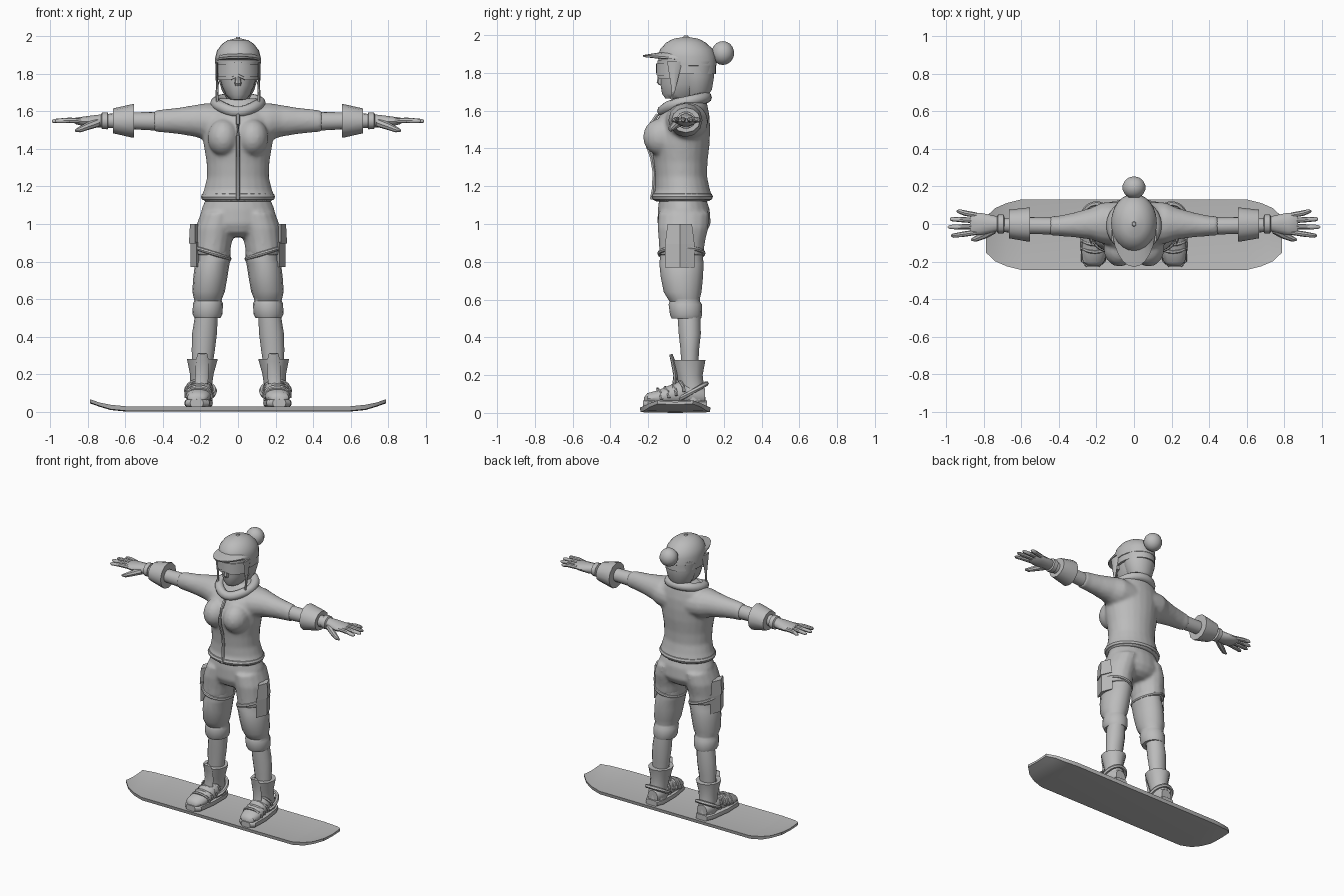
import bpy, bmesh, math
from mathutils import Vector, Matrix

grey = bpy.data.materials.new("plain grey")
grey.diffuse_color = (0.5, 0.5, 0.5, 1)


def loft(bm, rings, axis=2, n=16, e=1.0, s=1):
    """Closed skin through rings (position, centre b, centre c, radius b, radius c)."""
    b, c = [i for i in range(3) if i != axis]
    loops = []
    for p, cb, cc, rb, rc in rings:
        loop = []
        for i in range(n):
            t = 2 * math.pi * i / n
            co = [0, 0, 0]
            co[axis] = p
            co[b] = cb + rb * math.copysign(abs(math.cos(t)) ** e, math.cos(t))
            co[c] = cc + rc * math.copysign(abs(math.sin(t)) ** e, math.sin(t))
            co[0] *= s
            loop.append(bm.verts.new(co))
        loops.append(loop)
    for l0, l1 in zip(loops, loops[1:]):
        for i in range(n):
            bm.faces.new((l0[i], l0[i - 1], l1[i - 1], l1[i]))
    bm.faces.new(loops[0])
    bm.faces.new(loops[-1][::-1])


def ball(bm, co, r, seg=16):
    m = Matrix.Translation(co) @ Matrix.Diagonal((*r, 1))
    bmesh.ops.create_uvsphere(bm, u_segments=seg, v_segments=seg // 2 + 2, radius=1, matrix=m)


def tube(bm, pts, r, n=8, flat=1.0, closed=False):
    """Tube along points; flat scales its height across the path."""
    loops = []
    for i, p in enumerate(pts):
        a = pts[i - 1] if closed or i else p
        b = pts[(i + 1) % len(pts)] if closed or i < len(pts) - 1 else p
        d = (Vector(b) - Vector(a)).normalized()
        u = d.cross(Vector((0, 0, 1)) if abs(d.z) < 0.9 else Vector((0, 1, 0))).normalized()
        v = d.cross(u)
        rr = r[i] if isinstance(r, (list, tuple)) else r
        loops.append([bm.verts.new(Vector(p) + rr * (u * math.cos(2 * math.pi * k / n)
                      + v * flat * math.sin(2 * math.pi * k / n))) for k in range(n)])
    pairs = list(zip(loops, loops[1:])) + ([(loops[-1], loops[0])] if closed else [])
    for l0, l1 in pairs:
        for k in range(n):
            bm.faces.new((l0[k], l0[k - 1], l1[k - 1], l1[k]))
    if not closed:
        bm.faces.new(loops[0])
        bm.faces.new(loops[-1][::-1])


def box(bm, lo, hi, taper=0.0):
    loft(bm, [(z, (lo[0] + hi[0]) / 2, (lo[1] + hi[1]) / 2, (hi[0] - lo[0]) * k, (hi[1] - lo[1]) * k)
              for z, k in ((lo[2], 0.7071), (hi[2], 0.7071 - taper))], n=4)


def part(name, build, mirror=False, fuse=0, angle=40):
    bm = bmesh.new()
    build(bm)
    bmesh.ops.recalc_face_normals(bm, faces=bm.faces)
    me = bpy.data.meshes.new(name)
    bm.to_mesh(me)
    bm.free()
    me.materials.append(grey)
    ob = bpy.data.objects.new(name, me)
    bpy.context.collection.objects.link(ob)
    bpy.context.view_layer.objects.active = ob
    ob.select_set(True)
    if mirror:
        ob.modifiers.new("mirror", 'MIRROR')
    if fuse:
        rm = ob.modifiers.new("fuse", 'REMESH')
        rm.mode, rm.voxel_size, rm.use_smooth_shade = 'VOXEL', 0.011, True
        sm = ob.modifiers.new("soften", 'SMOOTH')
        sm.factor, sm.iterations = 0.5, fuse
        me.polygons.foreach_set("use_smooth", [True] * len(me.polygons))
    else:
        bpy.ops.object.shade_smooth_by_angle(angle=math.radians(angle))
    ob.select_set(False)
    return ob


# Jacket with sleeves fused into one soft shell
def jacket(bm):
    loft(bm, [(1.12, 0, -.02, .182, .15), (1.15, 0, -.02, .195, .158), (1.18, 0, -.018, .182, .145),
              (1.25, 0, -.025, .165, .137), (1.33, 0, -.028, .168, .142), (1.42, 0, -.03, .183, .155),
              (1.5, 0, -.022, .195, .15), (1.57, 0, -.01, .19, .135), (1.62, 0, .01, .165, .105),
              (1.67, 0, .02, .11, .085)], n=24)
    for s in (-1, 1):
        ball(bm, (s * .078, -.128, 1.46), (.085, .1, .1))
        loft(bm, [(.08, .0, 1.535, .12, .105), (.17, .005, 1.545, .11, .1), (.23, .002, 1.55, .085, .085),
                  (.32, -.005, 1.55, .066, .07), (.4, -.01, 1.55, .054, .062), (.45, -.01, 1.548, .052, .056)],
             axis=0, n=16, s=s)


part("jacket", jacket, fuse=5)

# Jacket hem, collar roll and zip
ring = [2 * math.pi * i / 28 for i in range(28)]
part("jacket_hem", lambda bm: tube(bm, [(.178 * math.cos(t), -.02 + .143 * math.sin(t), 1.145)
                                        for t in ring], .02, closed=True))
part("collar", lambda bm: tube(bm, [((.118) * math.cos(t), -.008 + .115 * math.sin(t),
                                     1.645 + .025 * math.sin(t) - .022 * max(0, -math.sin(t)) ** 4)
                                    for t in ring], .03, n=10, closed=True))
part("zip", lambda bm: tube(bm, [(0, -.182, 1.13), (0, -.172, 1.18), (0, -.167, 1.27), (0, -.18, 1.35),
                                 (0, -.202, 1.41), (0, -.207, 1.47), (0, -.185, 1.53), (0, -.15, 1.58)],
                            .011, n=6))

# Forearm, flared cuff and wrist bands
part("forearm", lambda bm: loft(bm, [(.43, -.01, 1.548, .046, .05), (.56, -.008, 1.55, .045, .045),
                                     (.72, -.005, 1.55, .036, .036)], axis=0), mirror=True)
part("sleeve_cuff", lambda bm: loft(bm, [(.555, -.003, 1.55, .05, .05), (.555, -.003, 1.55, .09, .09),
                                         (.57, -.003, 1.55, .09, .088), (.667, 0, 1.55, .076, .066),
                                         (.667, 0, 1.55, .04, .04)], axis=0, n=12), mirror=True)


def glove(bm):
    loft(bm, [(.69, 0, 1.55, .034, .034), (.695, 0, 1.55, .05, .046), (.725, 0, 1.55, .05, .045),
              (.73, 0, 1.55, .04, .035), (.76, 0, 1.548, .048, .034), (.82, 0, 1.547, .06, .027),
              (.865, .0, 1.55, .058, .018), (.875, 0, 1.55, .05, .01)], axis=0, n=14)
    for y0, y1, x1 in ((.047, .068, .945), (.018, .026, .982), (-.014, -.016, .993), (-.044, -.062, .975)):
        tube(bm, [(.84, y0, 1.55), (.9, (y0 + y1) / 2, 1.553), (x1 - .012, y1, 1.549), (x1, y1, 1.548)],
             [.014, .0145, .0115, .005])
    tube(bm, [(.75, -.03, 1.54), (.8, -.06, 1.522), (.845, -.08, 1.503), (.868, -.085, 1.498)],
         [.024, .02, .015, .006])


part("glove", glove, mirror=True)


# Head, goggles and hat
part("head", lambda bm: loft(bm, [(1.6, 0, .025, .058, .058), (1.66, 0, .025, .058, .06), (1.665, 0, -.03, .045, .08),
                                  (1.69, 0, -.022, .066, .105), (1.74, 0, -.005, .088, .13),
                                  (1.8, 0, 0, .102, .138), (1.87, 0, .005, .108, .142),
                                  (1.93, 0, .005, .09, .12)], n=20))
part("nose", lambda bm: loft(bm, [(1.735, 0, -.125, .016, .018), (1.75, 0, -.13, .019, .025),
                                  (1.8, 0, -.13, .012, .015)], n=8))
part("hair", lambda bm: loft(bm, [(1.67, 0, .055, .06, .055), (1.71, 0, .058, .085, .08),
                                  (1.78, 0, .055, .107, .095), (1.86, 0, .05, .113, .105)], n=18))


def goggle_band(bm, z0, z1, out, span):
    """Curved band wrapped round the face, dipping below over the nose."""
    cols = []
    for i in range(15):
        u = -1 + 2 * i / 14
        t = u * span
        dip = .018 * max(0, 1 - abs(u) * 3.5)
        cols.append([bm.verts.new(((.102 + o) * math.sin(t), -(.138 + o) * math.cos(t), z))
                     for o, z in ((out, z0 + dip), (out, z1), (-.03, z1), (-.03, z0 + dip))])
    for a, b in zip(cols, cols[1:]):
        for k in range(4):
            bm.faces.new((a[k], a[k - 1], b[k - 1], b[k]))
    bm.faces.new(cols[0])
    bm.faces.new(cols[-1][::-1])


part("goggle_frame", lambda bm: goggle_band(bm, 1.768, 1.865, .014, 1.25))
part("goggle_lens", lambda bm: goggle_band(bm, 1.783, 1.85, .02, 1.05))
part("goggle_strap", lambda bm: loft(bm, [(z, 0, .012, .117, .148) for z in (1.795, 1.84)], n=24))
part("hat", lambda bm: loft(bm, [(1.835, 0, .02, .112, .135), (1.84, 0, .012, .121, .15), (1.885, 0, .005, .122, .155),
                                 (1.925, 0, .003, .112, .14), (1.96, 0, 0, .085, .105), (1.98, 0, 0, .055, .068),
                                 (1.99, 0, 0, .012, .014), (1.998, 0, 0, .01, .01)], n=24))


def brim(bm):
    rows = []
    for t in [math.pi * i / 12 for i in range(13)]:
        x, y = -math.cos(t), -math.sin(t)
        rows.append([bm.verts.new(co) for co in ((.1 * x, .1 * y, 1.915), (.118 * x, .225 * y - .004, 1.878 + .016 * -y),
                                                 (.118 * x, .225 * y, 1.868 + .016 * -y), (.1 * x, .1 * y, 1.87))])
    for a, b in zip(rows, rows[1:]):
        for k in range(4):
            bm.faces.new((a[k], a[k - 1], b[k - 1], b[k]))


part("hat_brim", brim)
part("bobble", lambda bm: ball(bm, (0, .195, 1.905), (.063, .06, .063), 14))


def hat_straps(bm):
    loft(bm, [(1.69, .115, -.065, .003, .004), (1.74, .113, -.065, .005, .016), (1.86, .114, -.06, .007, .04)], n=8)
    tube(bm, [(.11, -.068, 1.76), (.112, -.07, 1.69), (.108, -.075, 1.63)], [.008, .007, .01], n=6)


part("hat_ear_strap", hat_straps, mirror=True)


# Shorts: hips and short legs fused
def shorts(bm):
    loft(bm, [(1.15, 0, -.02, .165, .12), (1.08, 0, -.012, .195, .138), (1.0, 0, -.01, .2, .142),
              (.955, 0, -.012, .17, .12), (.93, 0, -.012, .1, .08)], n=22)
    for s in (-1, 1):
        loft(bm, [(1.06, .1, -.012, .098, .135), (.98, .122, -.016, .105, .135), (.9, .133, -.022, .1, .122),
                  (.835, .14, -.024, .096, .118)], s=s)


part("shorts", shorts, fuse=4)


# Baggy trouser legs with knee bands, and shins
def trousers(bm):
    loft(bm, [(.9, .132, -.022, .088, .11), (.81, .128, -.024, .09, .115), (.79, .137, -.024, .092, .117),
              (.72, .147, -.022, .091, .112), (.64, .157, -.018, .087, .1), (.605, .16, -.012, .076, .085),
              (.59, .16, -.006, .073, .08), (.575, .16, -.004, .08, .088), (.52, .163, 0, .08, .085),
              (.5, .163, .002, .07, .078), (.5, .165, .01, .05, .05)])


part("trouser_leg", trousers, mirror=True)
part("shorts_trim", lambda bm: tube(bm, [(.138 + .092 * math.cos(t), -.024 + .116 * math.sin(t),
                                          .845 + .03 * math.cos(t)) for t in ring], .012, closed=True), mirror=True)
part("shin", lambda bm: loft(bm, [(.52, .168, .015, .06, .062), (.42, .178, .02, .066, .06),
                                  (.33, .185, .02, .062, .05), (.22, .192, .02, .052, .045)], n=14), mirror=True)


# Thigh pouches
def pouch(bm):
    box(bm, (.2, -.088, .77), (.245, .022, .905))
    box(bm, (.205, -.088, .895), (.252, .022, 1.0), .12)


part("thigh_pouch", pouch, mirror=True, angle=25)


# Boots: flared shaft, foot, sole, tongue and laces
def boot(bm):
    loft(bm, [(.06, .197, .04, .06, .065), (.14, .197, .03, .058, .065), (.2, .193, .018, .063, .07),
              (.28, .19, .015, .082, .088), (.28, .19, .015, .06, .05), (.24, .19, .018, .05, .05)], n=12)
    loft(bm, [(-.222, .217, .065, .03, .018), (-.205, .216, .075, .055, .03), (-.15, .212, .08, .068, .04),
              (-.08, .206, .095, .068, .055), (-.02, .2, .105, .062, .07), (.06, .198, .095, .06, .06),
              (.1, .197, .085, .04, .045)], axis=1, n=14)
    tube(bm, [(.195, -.06, .15), (.192, -.055, .2), (.19, -.068, .27), (.19, -.08, .31)],
         [.035, .035, .035, .025], n=8, flat=.35)


def boot_laces(bm):
    for y, z in ((-.15, .08), (-.11, .088), (-.07, .1), (-.03, .12)):
        tube(bm, [(.208 + .07 * math.cos(t), y + .02 * math.cos(t) ** 2, z - .008 + .054 * math.sin(t))
                  for t in [math.pi * i / 10 for i in range(11)]], .009, n=6)


part("boot", boot, mirror=True)
part("boot_laces", boot_laces, mirror=True)
part("boot_sole", lambda bm: loft(bm, [(-.228, .22, .045, .035, .02), (-.2, .217, .045, .065, .022),
                                       (-.08, .21, .045, .076, .022), (.06, .2, .045, .066, .022),
                                       (.11, .2, .045, .045, .02)], axis=1, e=.5), mirror=True)
part("heel_strap", lambda bm: tube(bm, [(.2 + .075 * math.cos(t), .03 + .078 * math.sin(t), .11 + .045 * math.sin(t))
                                        for t in ring], .013, n=6, closed=True), mirror=True)


# Snowboard: rounded deck with lifted tips and a slight dish
def board(bm):
    stations = ((.6, .188, 0), (.68, .168, .008), (.74, .142, .02), (.79, .095, .038))
    st = [(-x, w, z) for x, w, z in stations[::-1]] + [(0, .188, 0)] + list(stations)
    cols = []
    for x, w, z in st:
        top = [(x, -.057 + w * k, z + .02 + .008 * k * k) for k in (-1, -.8, 0, .8, 1)]
        th = .02 if abs(x) < .7 else .014
        low = [(x, -.057 + w * k * .97, z + .02 - th + .004 * k * k) for k in (1, .8, 0, -.8, -1)]
        cols.append([bm.verts.new(p) for p in top + low])
    for a, b in zip(cols, cols[1:]):
        for k in range(10):
            bm.faces.new((a[k], a[k - 1], b[k - 1], b[k]))
    bm.faces.new(cols[0])
    bm.faces.new(cols[-1][::-1])


part("snowboard", board, angle=30)
